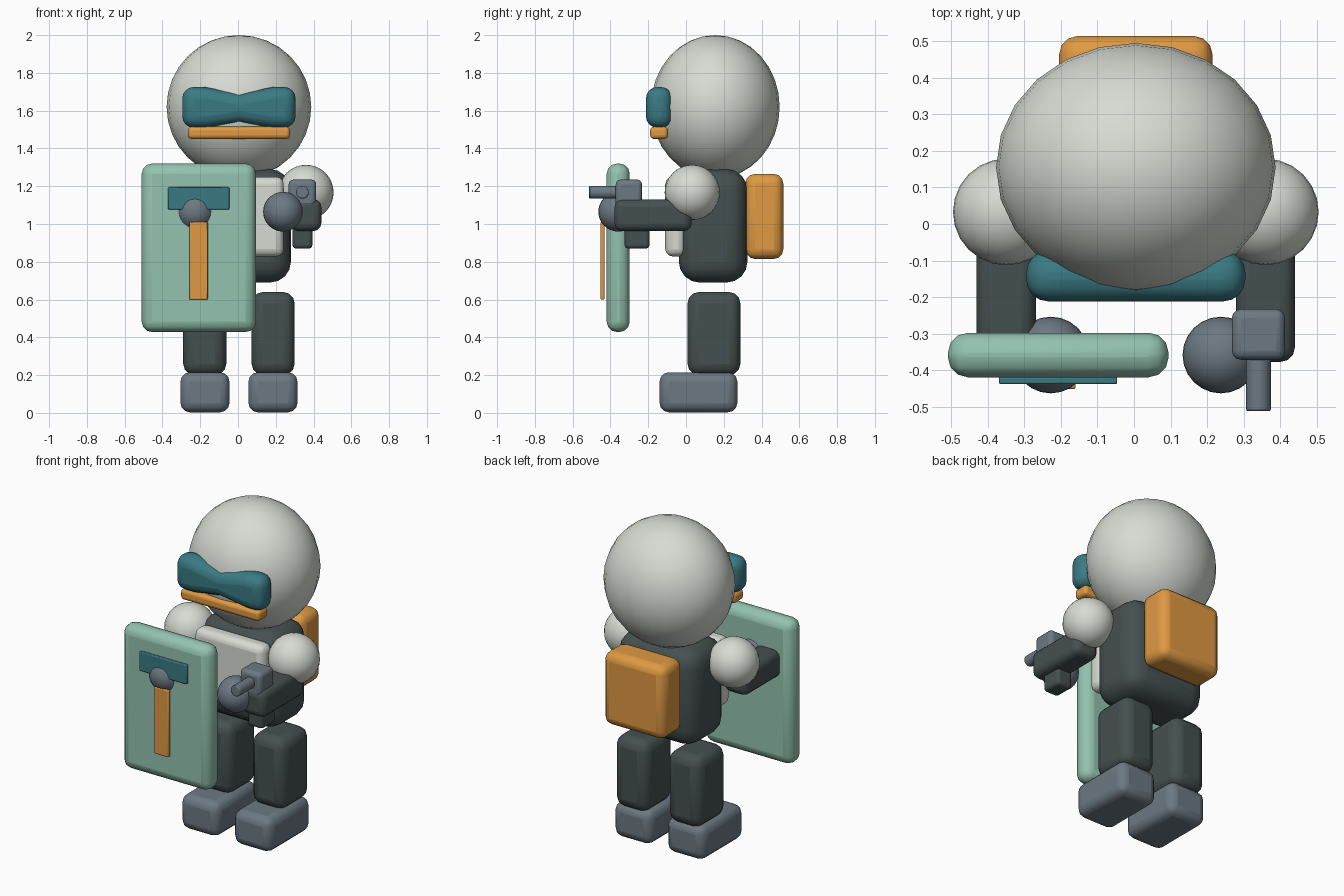
import bpy
import bmesh
import math

cube = bpy.data.objects.get("Cube")
if cube:
    bpy.data.objects.remove(cube, do_unlink=True)

MID = 0.005  # x of the body's mirror plane


def material(name, rgb):
    m = bpy.data.materials.new(name)
    m.use_nodes = True
    m.diffuse_color = (*rgb, 1)
    m.node_tree.nodes["Principled BSDF"].inputs["Base Color"].default_value = (*rgb, 1)
    return m


PALE = material("pale_grey", (0.68, 0.71, 0.65))
DARK = material("dark_grey", (0.06, 0.08, 0.08))
STEEL = material("steel_grey", (0.15, 0.19, 0.225))
TEAL = material("teal", (0.042, 0.195, 0.23))
ORANGE = material("orange", (0.74, 0.32, 0.055))
MINT = material("mint", (0.29, 0.54, 0.43))


def finish(obj, name, mat, bevel=0, segments=3):
    """Name, colour, round and smooth one part."""
    obj.name = obj.data.name = name
    obj.data.materials.clear()
    obj.data.materials.append(mat)
    if bevel:
        mod = obj.modifiers.new("rounding", 'BEVEL')
        mod.width = bevel
        mod.segments = segments
        mod.limit_method = 'ANGLE'
        mod.angle_limit = math.radians(40)
    bpy.ops.object.select_all(action='DESELECT')
    obj.select_set(True)
    bpy.context.view_layer.objects.active = obj
    bpy.ops.object.shade_smooth_by_angle(angle=math.radians(40))
    return obj


def box(name, mat, x, y, z, bevel, segments=3):
    """Rounded box from its (low, high) extents."""
    bpy.ops.mesh.primitive_cube_add(size=1)
    obj = bpy.context.object
    for v in obj.data.vertices:
        v.co = [sum(r) / 2 + c * (r[1] - r[0]) for r, c in zip((x, y, z), v.co)]
    return finish(obj, name, mat, bevel, segments)


def ball(name, mat, centre, radii, segments=24, rings=16):
    bpy.ops.mesh.primitive_uv_sphere_add(segments=segments, ring_count=rings, radius=1)
    obj = bpy.context.object
    for v in obj.data.vertices:
        v.co = [c * r for c, r in zip(v.co, radii)]
    obj.location = centre
    return finish(obj, name, mat)


def around(x, half):
    return (x - half, x + half)


# Head
ball("head", PALE, (MID, 0.155, 1.62), (0.383, 0.341, 0.38))

# Visor: an outline pinched in the middle, extruded through its depth
outline = [(-0.3, 1.51), (-0.18, 1.51), (0, 1.537), (0.18, 1.51), (0.3, 1.51),
           (0.3, 1.725), (0.18, 1.725), (0, 1.69), (-0.18, 1.725), (-0.3, 1.725)]
bm = bmesh.new()
front = [bm.verts.new((x + MID, -0.212, z)) for x, z in outline]
back = [bm.verts.new((x + MID, -0.073, z)) for x, z in outline]
n = len(outline)
for i in range(n):
    j = (i + 1) % n
    bm.faces.new((front[i], back[i], back[j], front[j]))
for i in (0, 1, 2, 3):
    k = n - 1 - i
    bm.faces.new((front[i], front[i + 1], front[k - 1], front[k]))
    bm.faces.new((back[i], back[k], back[k - 1], back[i + 1]))
bmesh.ops.recalc_face_normals(bm, faces=bm.faces)
mesh = bpy.data.meshes.new("visor")
bm.to_mesh(mesh)
bm.free()
visor = bpy.data.objects.new("visor", mesh)
bpy.context.collection.objects.link(visor)
finish(visor, "visor", TEAL, 0.06, 4)

box("visor_trim", ORANGE, around(MID, 0.27), (-0.19, -0.095), (1.45, 1.515), 0.02)

# Body
box("torso", DARK, around(MID, 0.275), (-0.038, 0.325), (0.69, 1.29), 0.11, 4)
box("chest_plate", PALE, around(MID, 0.237), (-0.11, 0.0), (0.828, 1.25), 0.04)
box("backpack", ORANGE, around(MID, 0.21), (0.315, 0.515), (0.815, 1.265), 0.05)

# Limbs, one set per side
for side, s in (("left", 1), ("right", -1)):
    ball(side + "_shoulder", PALE, (MID + s * 0.355, 0.033, 1.167), (0.146,) * 3)
    box(side + "_arm", DARK, around(MID + s * 0.355, 0.081), (-0.378, 0.03), (0.963, 1.13), 0.04)
    ball(side + "_hand", STEEL, (MID + s * 0.233, -0.359, 1.065), (0.105,) * 3)
    box(side + "_leg", DARK, around(MID + s * 0.181, 0.114), (0.008, 0.288), (0.2, 0.64), 0.06)
    box(side + "_foot", STEEL, around(MID + s * 0.18, 0.13), (-0.14, 0.272), (0.003, 0.215), 0.05)

# Blaster in the left hand
GUN_X = 0.341
box("blaster_body", STEEL, around(GUN_X, 0.073), (-0.372, -0.233), (1.08, 1.235), 0.025)
box("blaster_grip", DARK, around(GUN_X, 0.053), (-0.325, -0.193), (0.87, 1.08), 0.02)
bpy.ops.mesh.primitive_cylinder_add(vertices=16, radius=0.034, depth=0.17,
                                    location=(GUN_X, -0.428, 1.168),
                                    rotation=(math.pi / 2, 0, 0))
finish(bpy.context.object, "blaster_barrel", STEEL, 0.006, 2)

# Shield in the right hand
box("shield", MINT, (-0.51, 0.095), (-0.42, -0.298), (0.428, 1.32), 0.055)
box("shield_top_bar", TEAL, (-0.37, -0.046), (-0.439, -0.418), (1.077, 1.195), 0.005, 2)
box("shield_stripe", ORANGE, (-0.257, -0.16), (-0.452, -0.432), (0.6, 1.012), 0.005, 2)
